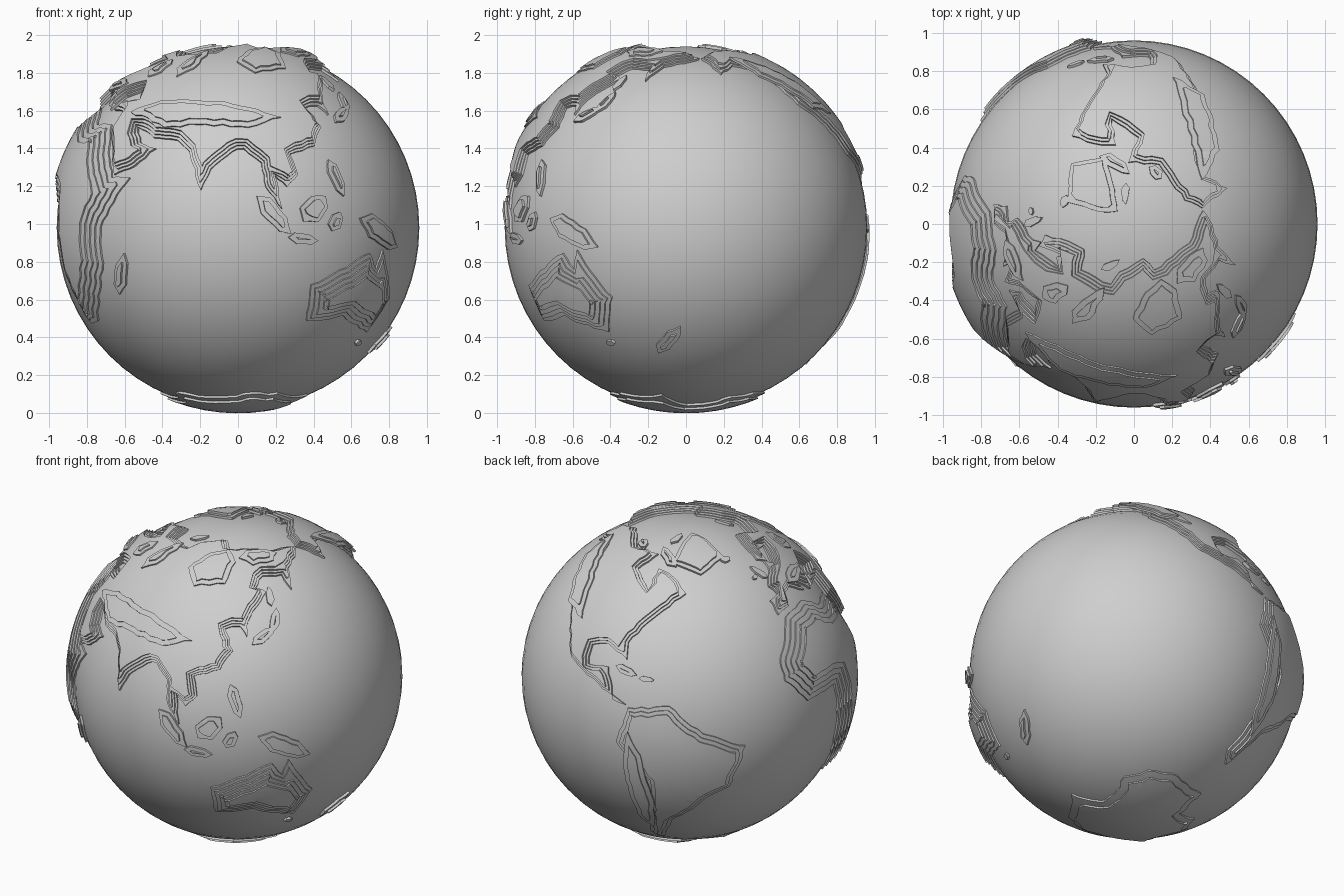
import bpy, bmesh, math, random
from mathutils import Vector
from mathutils.geometry import delaunay_2d_cdt, intersect_point_line

if "Cube" in bpy.data.objects:
    bpy.data.objects.remove(bpy.data.objects["Cube"])

random.seed(4)
RADIUS = 0.96                      # ocean sphere
CENTRE = Vector((0, 0, 0.98))
FRONT_LONGITUDE = 89               # meridian that faces the front
STEP = 0.011                       # height of one terrace
GRID = 0.06                        # spacing of the points inside a terrace

grey = bpy.data.materials.new("plain_grey")
grey.use_nodes = True
grey.diffuse_color = (0.62, 0.62, 0.62, 1)
grey.node_tree.nodes["Principled BSDF"].inputs["Base Color"].default_value = grey.diffuse_color


def finish(name, bm):
    """Turn a bmesh into a grey object, smooth except at the terrace rims."""
    mesh = bpy.data.meshes.new(name)
    bm.to_mesh(mesh)
    bm.free()
    mesh.materials.append(grey)
    mesh.shade_smooth()
    mesh.set_sharp_from_angle(angle=math.radians(30))
    obj = bpy.data.objects.new(name, mesh)
    obj.location = CENTRE
    bpy.context.collection.objects.link(obj)


def direction(longitude, latitude):
    """Unit vector of a map position; the map is nudged slightly north."""
    latitude = math.radians(latitude + 4 * math.cos(math.radians(latitude)))
    angle = math.radians(longitude - FRONT_LONGITUDE)
    flat = math.cos(latitude)
    return Vector((flat * math.sin(angle), -flat * math.cos(angle), math.sin(latitude)))


def neighbours(loop):
    return zip(loop, loop[1:] + loop[:1])


def inside(point, loop):
    hit = False
    for a, b in neighbours(loop):
        if (a.y > point.y) != (b.y > point.y):
            if point.x < a.x + (point.y - a.y) * (b.x - a.x) / (b.y - a.y):
                hit = not hit
    return hit


def distance(point, loop):
    gaps = []
    for a, b in neighbours(loop):
        along = intersect_point_line(point, a, b)[1]
        gaps.append((point - a.lerp(b, min(max(along, 0), 1))).length)
    return min(gaps)


def roughen(loop, amount):
    """Split long coast edges and push the new points about."""
    result = []
    for a, b in neighbours(loop):
        count = max(1, round((b - a).length / 0.045))
        side = (b - a).orthogonal().normalized()
        for i in range(count):
            shift = random.uniform(-amount, amount) if i else 0
            result.append(a.lerp(b, i / count) + side * shift)
    return result


def shrink(loop, depth):
    """Inset a counter-clockwise loop, dropping points that fold over."""
    result = []
    for i, point in enumerate(loop):
        along = loop[(i + 1) % len(loop)] - loop[i - 1]
        moved = point + Vector((-along.y, along.x)).normalized() * depth
        if inside(moved, loop) and distance(moved, loop) > depth * 0.75:
            result.append(moved)
    return result


def terrace(name, outline, tiers=1, inset=0.016, start=0, step=STEP, rough=0.008):
    """Stack of curved plates that follow an outline of (longitude, latitude)."""
    points = [direction(*p) for p in outline]
    normal = sum(points, Vector((0, 0, 0))).normalized()
    east = normal.orthogonal().normalized()
    north = normal.cross(east)
    # flatten to a stereographic map
    loop = [Vector((p.dot(east), p.dot(north))) * 2 / (1 + p.dot(normal)) for p in points]
    if sum(a.cross(b) for a, b in neighbours(loop)) < 0:
        loop.reverse()
    loop = roughen(loop, rough)
    bm = bmesh.new()
    for tier in range(tiers):
        ring = shrink(loop, inset * tier) if tier else loop
        if len(ring) < 4:
            break
        top = RADIUS + start + step * (tier + 1)
        low = top - step - 0.004
        reach = math.ceil(max(p.length for p in ring) / GRID)
        cells = range(-reach, reach + 1)
        fill = [Vector((i, j)) * GRID for i in cells for j in cells]
        fill = [p for p in fill if inside(p, ring)]
        edges = list(neighbours(list(range(len(ring)))))
        flat, _, faces, *_ = delaunay_2d_cdt(ring + fill, edges, [], 1, 0.0005)
        lifted = []
        for p in flat:
            p = p / 2
            ray = (east * p.x + north * p.y) * 2 + normal * (1 - p.length_squared)
            lifted.append(bm.verts.new(ray.normalized() * top))
        plate = [bm.faces.new([lifted[i] for i in face]) for face in faces]
        # walls round the rim
        rim = [corner for face in plate for corner in face.loops if corner.edge.is_boundary]
        rim = [(corner.vert, corner.link_loop_next.vert) for corner in rim]
        foot = {v: bm.verts.new(v.co.normalized() * low) for pair in rim for v in pair}
        for a, b in rim:
            bm.faces.new((b, a, foot[a], foot[b]))
    loose = [v for v in bm.verts if not v.link_faces]
    bmesh.ops.delete(bm, geom=loose, context='VERTS')
    finish(name, bm)


def strip(west, south, east, north, slim):
    """Leaf-shaped outline between two map positions."""
    squeeze = math.cos(math.radians((south + north) / 2))
    along = Vector(((east - west) * squeeze, north - south))
    side = Vector((-along.y, along.x)) * slim
    leaf = [along * 0, along * 0.2 + side, along * 0.7 + side * 0.9,
            along, along * 0.8 - side * 0.8, along * 0.3 - side]
    return [(west + p.x / squeeze, south + p.y) for p in leaf]


# Ocean
ocean = bmesh.new()
bmesh.ops.create_uvsphere(ocean, u_segments=64, v_segments=32, radius=RADIUS)
finish("ocean_sphere", ocean)

# Eurasia, one shore after another
north_shore = [(-9, 37), (-9, 43), (-2, 44), (-4, 48), (8, 54), (10, 57), (14, 54), (29, 60),
               (22, 61), (24, 65), (18, 61), (12, 56), (6, 59), (14, 67), (26, 71), (40, 66),
               (68, 68), (72, 73), (104, 78), (113, 73), (160, 70), (190, 66)]
east_shore = [(178, 63), (164, 60), (157, 51), (156, 58), (142, 59), (135, 54), (141, 52),
              (129, 41), (128, 35), (125, 39), (118, 38), (122, 30), (117, 23), (107, 20),
              (109, 13), (105, 9), (101, 13), (103, 2), (98, 9), (97, 17), (91, 22)]
south_shore = [(87, 21), (80, 15), (77, 8), (72, 21), (67, 25), (57, 26), (48, 30), (52, 24),
               (59, 22), (52, 16), (44, 13), (35, 28), (36, 36), (27, 37), (30, 41), (41, 41),
               (37, 46), (28, 43), (23, 37), (14, 45), (17, 39), (9, 44), (3, 43), (-1, 38)]
terrace("eurasia", north_shore + east_shore + south_shore, tiers=4)

# Africa
terrace("africa", [(-6, 35), (10, 37), (20, 31), (32, 31), (43, 12), (51, 12), (40, -4),
                   (40, -15), (35, -24), (26, -34), (19, -35), (12, -17), (9, 4), (-8, 4),
                   (-17, 14), (-17, 21), (-10, 30)], tiers=5, inset=0.035, step=0.009)

# The Americas
terrace("north_america", [(-168, 66), (-156, 71), (-114, 68), (-86, 69), (-94, 60), (-79, 52),
                          (-78, 62), (-65, 59), (-56, 52), (-70, 43), (-81, 31), (-80, 25),
                          (-90, 29), (-97, 27), (-96, 20), (-87, 21), (-83, 10), (-78, 9),
                          (-95, 16), (-105, 20), (-124, 40), (-133, 57), (-147, 61),
                          (-160, 55)], tiers=3)
terrace("south_america", [(-77, 8), (-62, 10), (-50, 0), (-35, -6), (-40, -22), (-48, -26),
                          (-62, -39), (-68, -54), (-74, -50), (-70, -19), (-81, -5)],
        tiers=3, inset=0.025)

# Australia
terrace("australia", [(114, -22), (129, -15), (136, -12), (140, -17), (142, -11), (153, -26),
                      (148, -38), (137, -35), (130, -32), (115, -34)],
        tiers=5, inset=0.026, step=0.009)

# Antarctica: a wavy polar cap with a deep bay on each side
polar_cap = []
for turn in range(0, 360, 20):
    bay = 9 if turn in (180, 200, 320) else 0
    polar_cap.append((turn, -68 - bay + random.uniform(-2, 2)))
terrace("antarctica", polar_cap, tiers=2, inset=0.05, rough=0.014)

# Highlands standing on the continents: ends, slimness, continent tiers below
highlands = {
    "southern_highlands": (44, 34, 105, 32, 0.1, 4),
    "siberian_plateau": (98, 52, 115, 70, 0.35, 4),
    "ural_ridge": (57, 50, 64, 67, 0.15, 4),
    "western_plain": (38, 50, 42, 60, 0.3, 4),
    "alpine_ridge": (6, 45, 26, 47, 0.18, 4),
    "eastern_ridge": (125, 66, 160, 66, 0.25, 4),
    "rocky_ridge": (-106, 34, -148, 63, 0.12, 3),
    "andean_ridge": (-70, -42, -76, 0, 0.09, 3),
}
for name, (*ends, slim, below) in highlands.items():
    terrace(name, strip(*ends, slim), tiers=2, inset=0.03, start=STEP * below, step=0.008)

# Islands, from end to end
broad_islands = {
    "greenland": (-45, 60, -38, 83), "iceland": (-24, 65, -14, 65),
    "borneo": (110, -2, 118, 6), "tasmania": (145, -42, 149, -42),
    "ireland": (-10, 53, -6, 54), "sulawesi": (120, -5, 123, 1),
    "northwest_island": (-122, 72, -106, 70),
}
slim_islands = {
    "britain": (0, 51, -5, 58), "barents_island": (53, 71, 67, 77),
    "baffin_island": (-64, 64, -86, 73), "far_north_island": (-80, 76, -68, 83),
    "cuba": (-84, 22, -75, 20), "hispaniola": (-74, 19, -68, 19),
    "madagascar": (45, -25, 50, -12), "southern_japan": (130, 32, 141, 38),
    "northern_japan": (140, 36, 144, 45), "sakhalin": (142, 46, 143, 54),
    "philippines": (121, 18, 125, 6), "sumatra": (95, 6, 106, -6),
    "java": (105, -7, 115, -8), "new_guinea": (131, -1, 150, -10),
    "new_zealand": (167, -46, 177, -36),
}
for islands, slim in ((broad_islands, 0.33), (slim_islands, 0.17)):
    for name, ends in islands.items():
        terrace(name, strip(*ends, slim), tiers=2, inset=0.025, step=0.013, rough=0.004)
